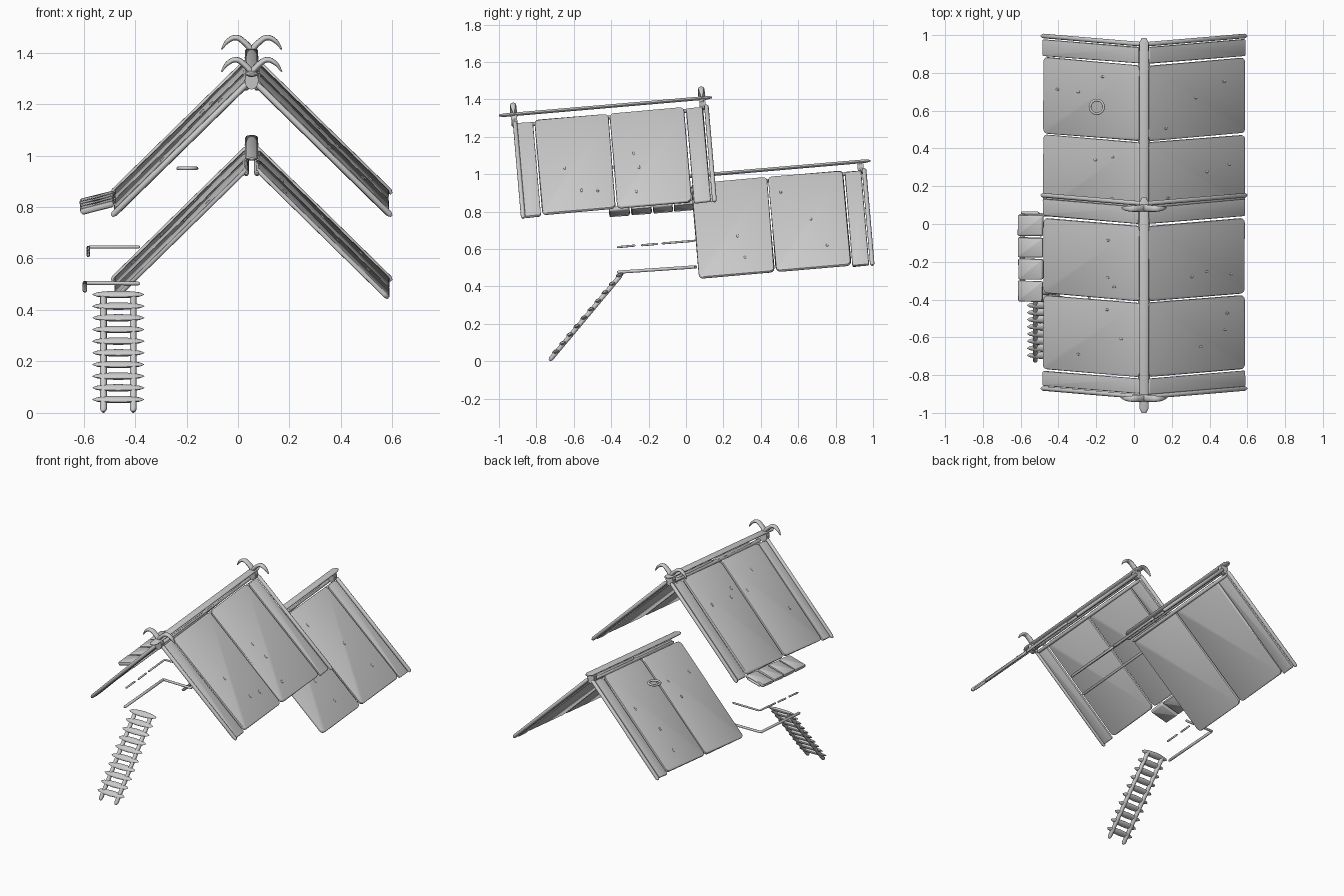
import bpy, bmesh, math, random
from mathutils import Matrix, Vector

if "Cube" in bpy.data.objects:
    bpy.data.objects.remove(bpy.data.objects["Cube"])

random.seed(4)
TILT = math.radians(4.9)    # both roofs climb towards the back
PITCH = math.radians(44.5)  # slope of the roof sides
RX = 0.053                  # x of the ridge line
I4 = Matrix.Identity(4)


def smooth(ob, angle=40):
    bpy.ops.object.select_all(action='DESELECT')
    ob.select_set(True)
    bpy.context.view_layer.objects.active = ob
    bpy.ops.object.shade_smooth_by_angle(angle=math.radians(angle))
    return ob


def mesh_object(name, bm, matrix=I4):
    me = bpy.data.meshes.new(name)
    bm.to_mesh(me)
    bm.free()
    ob = bpy.data.objects.new(name, me)
    bpy.context.collection.objects.link(ob)
    ob.matrix_world = matrix
    return smooth(ob)


def slab(name, matrix, x0, x1, y0, y1, z0, z1, corner=0.015, wobble=0.003):
    """Soft-edged hand-cut board in local coordinates."""
    bm = bmesh.new()
    size = Matrix.Diagonal((x1 - x0, y1 - y0, z1 - z0, 1))
    mid = Matrix.Translation(((x0 + x1) / 2, (y0 + y1) / 2, (z0 + z1) / 2))
    bmesh.ops.create_cube(bm, size=1, matrix=mid @ size)
    for v in bm.verts:
        v.co.x += random.uniform(-wobble, wobble)
        v.co.y += random.uniform(-wobble, wobble)
    up = [e for e in bm.edges if abs(e.verts[0].co.z - e.verts[1].co.z) > (z1 - z0) / 2]
    bmesh.ops.bevel(bm, geom=up, offset=corner, segments=4, profile=0.5, affect='EDGES')
    rim = [e for e in bm.edges if len(e.link_faces) == 2 and any(len(f.verts) > 4 for f in e.link_faces)]
    bmesh.ops.bevel(bm, geom=rim, offset=(z1 - z0) * 0.35, segments=2, profile=0.5, affect='EDGES')
    return mesh_object(name, bm, matrix)


def rod(name, pts, radii, matrix=I4, curved=False):
    """Round stick through points with a radius at each point."""
    cu = bpy.data.curves.new(name, 'CURVE')
    cu.dimensions = '3D'
    cu.bevel_depth = 1.0
    cu.bevel_resolution = 3
    cu.use_fill_caps = True
    sp = cu.splines.new('BEZIER')
    sp.bezier_points.add(len(pts) - 1)
    for bp, p, r in zip(sp.bezier_points, pts, radii):
        bp.co = p
        bp.radius = r
        bp.handle_left_type = bp.handle_right_type = 'AUTO' if curved else 'VECTOR'
    sp.resolution_u = 6 if curved else 2
    ob = bpy.data.objects.new(name, cu)
    bpy.context.collection.objects.link(ob)
    ob.matrix_world = matrix
    bpy.ops.object.select_all(action='DESELECT')
    ob.select_set(True)
    bpy.context.view_layer.objects.active = ob
    bpy.ops.object.convert(target='MESH')
    return smooth(bpy.context.view_layer.objects.active)


def stick(name, a, b, r, matrix=I4):
    """Straight stick with rounded-off ends."""
    a, b = Vector(a), Vector(b)
    d = (b - a).normalized() * r
    return rod(name, [a, a + d, b - d, b], [r * 0.45, r, r, r * 0.45], matrix)


def ellipsoid(name, radii, matrix):
    bm = bmesh.new()
    bmesh.ops.create_uvsphere(bm, u_segments=12, v_segments=8, radius=1,
                              matrix=Matrix.Diagonal((*radii, 1)))
    return mesh_object(name, bm, matrix)


def roof(label, origin, strips, rails, pole, bundles):
    """Tilted gable: strips down both slopes, edge rails and a ridge pole."""
    frame = Matrix.Translation(origin) @ Matrix.Rotation(TILT, 4, 'X')
    for side in (1, -1):
        # local x runs down the slope, local z is the outward normal
        slope = frame @ Matrix.Diagonal((side, 1, 1, 1)) @ Matrix.Rotation(PITCH, 4, 'Y')
        for n, (y0, y1, is_trim) in enumerate(strips):
            drop = 0.008 if is_trim else 0
            slab(f"{label}_{'trim' if is_trim else 'panel'}", slope,
                 0.036 + drop, 0.752 + drop, y0, y1, -0.018 - drop / 2, -drop / 2,
                 0.008 if is_trim else 0.025)
            if not is_trim:
                # small straw tufts poking through
                for _ in range(3):
                    p = (random.uniform(0.15, 0.65), random.uniform(y0 + 0.05, y1 - 0.05), 0)
                    ellipsoid(label + "_tuft", (0.012, 0.006, 0.004), slope @ Matrix.Translation(p))
        for y in rails:
            stick(label + "_edge_rail", (0.03, y, -0.008), (0.77, y, -0.008), 0.012, slope)
        # slim beams tied under the ridge
        stick(label + "_ridge_beam", (side * 0.021, strips[0][0], -0.048),
              (side * 0.021, strips[-1][1], -0.048), 0.011, frame)
    # flattened ridge pole
    flat = frame @ Matrix.Translation((0, 0, 0.012)) @ Matrix.Diagonal((1, 1, 0.4, 1))
    stick(label + "_ridge_pole", (0, pole[0], 0), (0, pole[1], 0), 0.025, flat)
    # rope lashings around the ridge
    for y in bundles:
        for k in (-1, 0, 1):
            bm = bmesh.new()
            bmesh.ops.create_cone(bm, cap_ends=True, segments=12, radius1=0.03, radius2=0.03, depth=0.01)
            m = Matrix.Translation((0, y + k * 0.011, -0.015)) @ Matrix.Rotation(math.pi / 2, 4, 'X')
            mesh_object(label + "_lashing", bm, frame @ m @ Matrix.Diagonal((0.9, 1.2, 1, 1)))
    return frame


# upper roof at the front
upper = roof("upper_roof", (RX, -0.9, 1.31),
             [(-0.005, 0.078, True), (0.088, 0.482, False), (0.49, 0.89, False), (0.9, 0.99, True)],
             (-0.017, 1.01), (-0.1, 1.045), (-0.02, 0.99))
# lower roof at the back
roof("lower_roof", (RX, 0.025, 0.978),
     [(0, 0.405, False), (0.413, 0.815, False), (0.823, 0.912, True)],
     (0.928,), (-0.03, 0.965), (0.91,))

# inner purlin under the upper roof
stick("upper_roof_purlin", (-0.29, 0.09, -0.315), (-0.29, 0.89, -0.315), 0.007, upper)

# curved horns at both ends of the upper ridge
for y in (-0.02, 0.99):
    for s in (1, -1):
        pts = [(-s * 0.01, 0, -0.01), (s * 0.03, 0, 0.035), (s * 0.06, 0, 0.052),
               (s * 0.093, 0, 0.038), (s * 0.117, 0, 0.006)]
        rod("ridge_horn", pts, [0.013, 0.012, 0.011, 0.009, 0.003],
            upper @ Matrix.Translation((0, y, 0.012)) @ Matrix.Diagonal((1, 1.5, 1, 1)), True)

# side awning of four overlapping boards
awning = Matrix.Translation((-0.55, -0.41, 0.795)) @ Matrix.Rotation(TILT, 4, 'X') @ Matrix.Rotation(-0.25, 4, 'Y')
for i in range(4):
    slab("awning_board", awning, -0.065, 0.07, i * 0.116, i * 0.116 + 0.109, -0.012, 0.014, 0.008, 0.004)
stick("awning_end_stick", (-0.05, 0.47, 0), (0.05, 0.47, 0), 0.008, awning)

# balcony handrail pieces
for y0, z0, y1, z1 in ((-0.37, 0.61, -0.27, 0.619), (-0.24, 0.62, -0.15, 0.628), (-0.13, 0.63, 0.04, 0.644)):
    stick("handrail", (-0.582, y0, z0), (-0.582, y1, z1), 0.006)
stick("handrail_end", (-0.582, 0.045, 0.645), (-0.38, 0.045, 0.645), 0.006)
# balcony floor rail
stick("floor_rail", (-0.595, -0.37, 0.476), (-0.595, 0.055, 0.505), 0.009)
stick("floor_rail_end", (-0.6, 0.05, 0.505), (-0.38, 0.05, 0.503), 0.008)

# ladder stringers and leaf-shaped rungs
LX = -0.465
for s in (-1, 1):
    stick("ladder_stringer", (LX + s * 0.058, -0.73, 0.004), (LX + s * 0.058, -0.345, 0.465), 0.013)
for i in range(10):
    t = i / 9
    m = Matrix.Translation((LX, -0.695 + t * 0.34, 0.052 + t * 0.408)) @ Matrix.Rotation(0.45, 4, 'X')
    ellipsoid("ladder_rung", (0.102, 0.022, 0.012), m)

# floating ring above the lower roof
bm = bmesh.new()
bmesh.ops.create_circle(bm, segments=10, radius=0.007,
                        matrix=Matrix.Translation((0.036, 0, 0)) @ Matrix.Rotation(math.pi / 2, 4, 'X'))
bmesh.ops.spin(bm, geom=bm.verts[:] + bm.edges[:], cent=(0, 0, 0), axis=(0, 0, 1),
               angle=2 * math.pi, steps=24)
bmesh.ops.remove_doubles(bm, verts=bm.verts, dist=1e-4)
bmesh.ops.recalc_face_normals(bm, faces=bm.faces)
mesh_object("smoke_ring", bm, Matrix.Translation((-0.197, 0.62, 0.95)))
